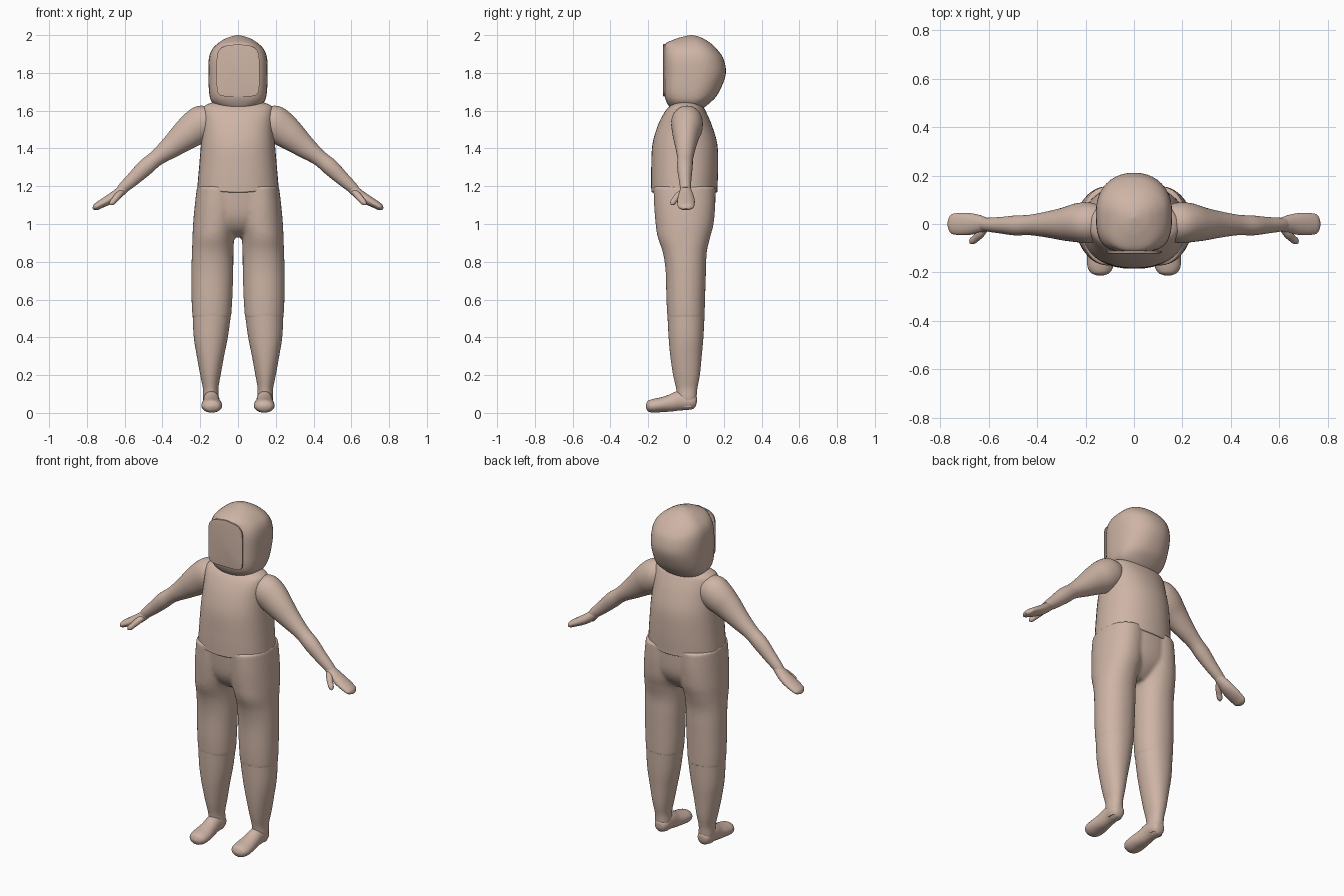
import bpy, bmesh, math
from mathutils import Vector

SIDES = 40
fabric = bpy.data.materials.new("warm beige")
fabric.diffuse_color = (0.62, 0.46, 0.38, 1)


def smooth_rows(rows, steps=5):
    """Catmull-Rom interpolation between rows of numbers."""
    out = []
    for i in range(len(rows) - 1):
        a, b, c, d = (rows[max(0, min(len(rows) - 1, i + k))] for k in (-1, 0, 1, 2))
        for s in range(steps):
            t = s / steps
            out.append([q + 0.5 * t * (r - p + t * (2 * p - 5 * q + 4 * r - w + t * (3 * (q - r) + w - p)))
                        for p, q, r, w in zip(a, b, c, d)])
    return out + [list(rows[-1])]


def spow(v, e):
    return math.copysign(abs(v) ** e, v)


def column(rows, sx=1):
    """Upright rings from (z, centre x, half width, front y, mid y, back y, front squareness)."""
    rings = []
    for z, cx, hx, yf, yc, yb, n in smooth_rows(rows):
        ring = []
        for k in range(SIDES):
            a = 2 * math.pi * k / SIDES
            c, s = math.cos(a), math.sin(a)
            e = 2 / n if s < 0 else 2 / 2.15
            x = cx + hx * spow(c, e)
            y = yc + spow(s, e) * ((yc - yf) if s < 0 else (yb - yc))
            ring.append(Vector((sx * x, y, z)))
        rings.append(ring)
    return rings


def tube(rows, ref):
    """Rings along a path from (x, y, z, thickness radius, width radius)."""
    rows = smooth_rows(rows)
    pts = [Vector(r[:3]) for r in rows]
    rings = []
    for i, r in enumerate(rows):
        t = (pts[min(i + 1, len(pts) - 1)] - pts[max(i - 1, 0)]).normalized()
        w = (Vector(ref) - t * t.dot(Vector(ref))).normalized()
        u = t.cross(w)
        rings.append([pts[i] + u * r[3] * math.cos(a) + w * r[4] * math.sin(a)
                      for a in (2 * math.pi * k / SIDES for k in range(SIDES))])
    return rings


def build(name, lofts, mirror=False, angle=40):
    bm = bmesh.new()
    for rings in lofts:
        vs = [[bm.verts.new(p) for p in ring] for ring in rings]
        for a, b in zip(vs, vs[1:]):
            for k in range(SIDES):
                j = (k + 1) % SIDES
                bm.faces.new((a[k], a[j], b[j], b[k]))
        bm.faces.new(vs[0])
        bm.faces.new(vs[-1])
    bmesh.ops.recalc_face_normals(bm, faces=bm.faces)
    me = bpy.data.meshes.new(name)
    bm.to_mesh(me)
    bm.free()
    me.polygons.foreach_set("use_smooth", [True] * len(me.polygons))
    me.set_sharp_from_angle(angle=math.radians(angle))
    me.materials.append(fabric)
    ob = bpy.data.objects.new(name, me)
    bpy.context.collection.objects.link(ob)
    if mirror:
        mod = ob.modifiers.new("mirror", "MIRROR")
        mod.use_mirror_merge = False
    return ob


# Hooded head: rounded back, flattened front
build("head", [column([
    (1.57, 0, .05, -.03, .02, .05, 2), (1.60, 0, .085, -.07, .02, .075, 2.2),
    (1.64, 0, .135, -.10, .03, .125, 2.8), (1.69, 0, .152, -.115, .04, .17, 3.2),
    (1.79, 0, .157, -.116, .05, .21, 3.3), (1.87, 0, .155, -.116, .05, .20, 3.2),
    (1.92, 0, .140, -.114, .05, .168, 2.9), (1.955, 0, .108, -.108, .045, .133, 2.5),
    (1.98, 0, .07, -.055, .035, .095, 2.1), (1.993, 0, .035, -.01, .03, .065, 2),
    (2.0, 0, .004, .024, .028, .032, 2)])])

# Thin face panel with rounded corners and an arched top
panel = []
for y, k in ((-.112, 1), (-.120, 1), (-.121, .95)):
    ring = []
    for i in range(SIDES):
        a = 2 * math.pi * i / SIDES
        x = .113 * k * spow(math.cos(a), .3)
        z = 1.80 + .125 * k * spow(math.sin(a), .3)
        if z > 1.8:
            z += .028 * (1 - (x / .113) ** 2)
        ring.append(Vector((x, y, z)))
    panel.append(ring)
build("face_panel", [panel], angle=30)

# Sleeveless top with a hem that dips at the middle
top = column([
    (1.168, 0, .19, -.16, 0, .14, 2.3), (1.168, 0, .213, -.181, 0, .163, 2.4),
    (1.19, 0, .214, -.184, 0, .166, 2.4), (1.30, 0, .206, -.184, 0, .170, 2.4),
    (1.42, 0, .196, -.178, 0, .166, 2.4), (1.52, 0, .188, -.150, 0, .138, 2.5),
    (1.59, 0, .187, -.115, 0, .108, 2.6), (1.625, 0, .177, -.085, 0, .088, 2.6),
    (1.645, 0, .125, -.055, 0, .065, 2.4), (1.648, 0, .05, -.03, 0, .04, 2)])
for ring in top:
    for p in ring:
        p.z += .022 * min(1, (p.x / .2) ** 2) * max(0, min(1, (1.3 - p.z) / .13))
build("torso_top", [top])

# Arms
build("arm", [tube([
    (.14, .005, 1.56, .07, .07), (.18, .005, 1.541, .092, .083), (.225, .005, 1.51, .092, .082),
    (.28, 0, 1.468, .080, .070), (.35, -.002, 1.411, .061, .055), (.43, -.004, 1.350, .043, .042),
    (.49, -.006, 1.300, .044, .041), (.55, -.005, 1.243, .037, .034),
    (.60, -.003, 1.198, .030, .029), (.622, -.002, 1.178, .025, .026)], (0, 1, 0))], mirror=True)

# Mitten hands with separate thumbs
build("hand", [tube([
    (.585, -.002, 1.207, .024, .023), (.61, -.002, 1.183, .026, .029),
    (.65, 0, 1.150, .027, .040), (.69, 0, 1.125, .025, .046),
    (.73, 0, 1.103, .021, .045), (.755, 0, 1.088, .017, .038),
    (.768, 0, 1.080, .004, .012)], (0, 1, 0))], mirror=True)
build("thumb", [tube([
    (.605, -.008, 1.180, .012, .012), (.632, -.037, 1.153, .018, .018),
    (.652, -.058, 1.130, .016, .016), (.668, -.071, 1.112, .014, .014),
    (.677, -.078, 1.103, .003, .003)], (0, 1, 0))], mirror=True)

# Trousers: two legs and a hip block fused together
leg = [(.50, .139, .102, -.098, 0, .098, 2.1), (.60, .138, .108, -.104, 0, .101, 2.1),
       (.75, .136, .111, -.108, 0, .106, 2.1), (.85, .134, .110, -.123, 0, .110, 2.1),
       (.93, .130, .111, -.150, 0, .128, 2.1), (1.0, .120, .118, -.161, 0, .146, 2.1),
       (1.10, .112, .117, -.169, 0, .155, 2.2), (1.20, .105, .112, -.172, 0, .156, 2.2)]
hips = [(.93, 0, .05, -.06, 0, .06, 2), (.97, 0, .12, -.115, 0, .105, 2),
        (1.02, 0, .20, -.147, 0, .138, 2.2), (1.08, 0, .224, -.162, 0, .153, 2.3),
        (1.20, 0, .216, -.174, 0, .158, 2.3)]
trousers = build("trousers", [column(leg), column(leg, -1), column(hips)])
fuse = trousers.modifiers.new("fuse", "REMESH")
fuse.mode = "VOXEL"
fuse.voxel_size = .009
fuse.use_smooth_shade = True
soften = trousers.modifiers.new("soften", "SMOOTH")
soften.factor = .5
soften.iterations = 8

# Lower legs
build("lower_leg", [column([
    (.03, .143, .035, -.03, .01, .045, 2), (.08, .144, .042, -.045, .008, .055, 2),
    (.13, .145, .041, -.052, .005, .060, 2), (.20, .146, .054, -.068, .003, .073, 2),
    (.30, .146, .072, -.083, 0, .083, 2.1), (.40, .144, .090, -.092, 0, .092, 2.1),
    (.515, .139, .101, -.098, 0, .098, 2.1)])], mirror=True)

# Feet
build("foot", [tube([
    (.142, .056, .050, .006, .008), (.142, .048, .052, .032, .030), (.142, .02, .060, .045, .042),
    (.141, -.03, .065, .052, .043), (.140, -.08, .052, .045, .047),
    (.139, -.13, .043, .039, .054), (.139, -.175, .037, .036, .053),
    (.139, -.202, .036, .027, .038), (.139, -.213, .036, .006, .010)], (1, 0, 0))], mirror=True)
